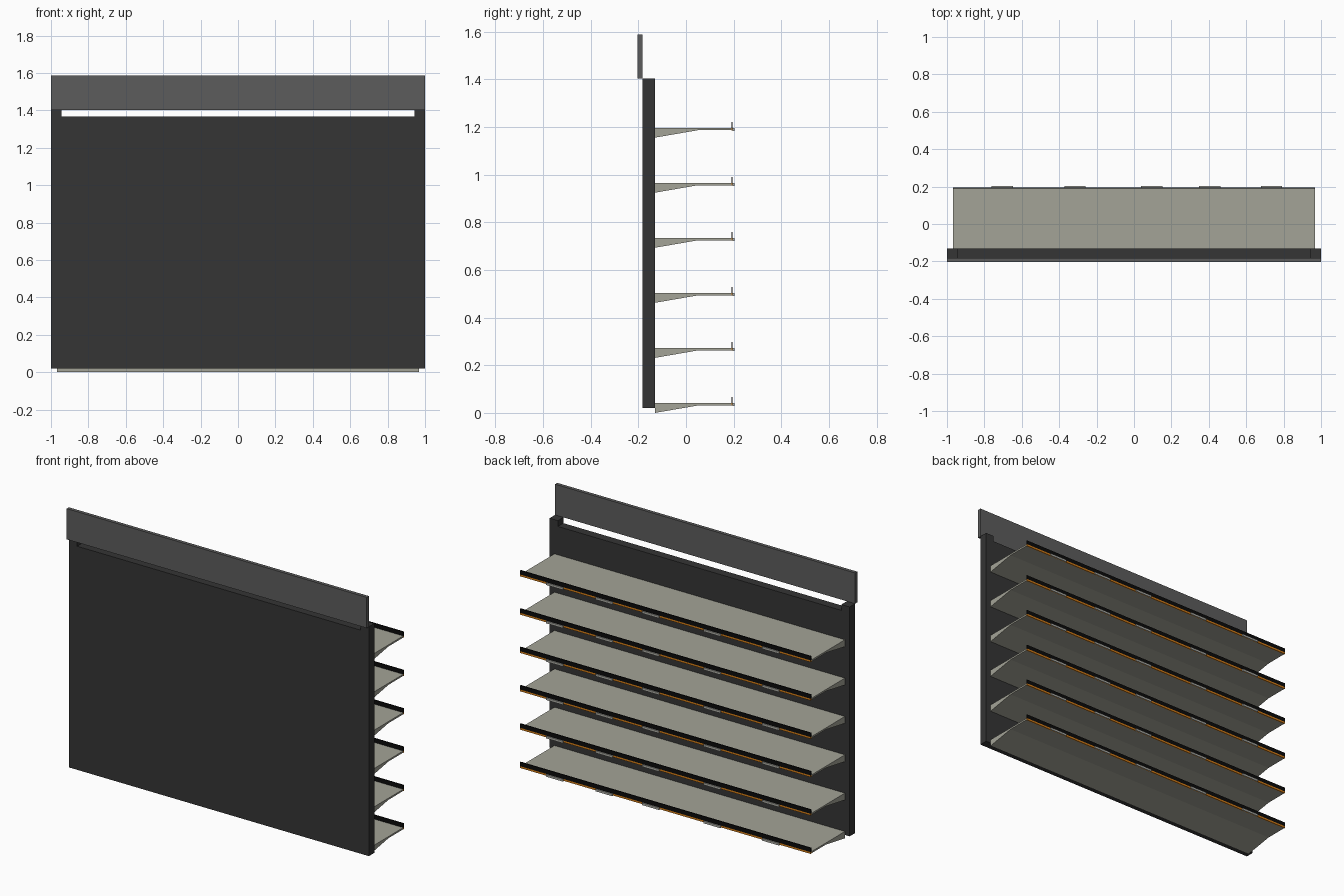
import bpy
import bmesh

cube = bpy.data.objects.get("Cube")
if cube:
    bpy.data.objects.remove(cube, do_unlink=True)


def material(name, r, g, b):
    m = bpy.data.materials.new(name)
    m.use_nodes = True
    m.diffuse_color = (r, g, b, 1)
    m.node_tree.nodes["Principled BSDF"].inputs["Base Color"].default_value = (r, g, b, 1)
    return m


CHARCOAL = material("charcoal", 0.035, 0.035, 0.035)
GREY = material("header grey", 0.107, 0.107, 0.107)
STONE = material("stone grey", 0.37, 0.37, 0.31)
BLACK = material("black", 0.003, 0.003, 0.003)
ORANGE = material("orange", 0.65, 0.2, 0.008)
PALE = material("pale grey", 0.42, 0.42, 0.38)


def prism(name, points, axis, start, end, mat):
    """Extrude a flat profile along x (points are y, z) or y (points are x, z)."""
    def place(p, d):
        return (d, p[0], p[1]) if axis == "x" else (p[0], d, p[1])
    bm = bmesh.new()
    face = bm.faces.new([bm.verts.new(place(p, start)) for p in points])
    new = bmesh.ops.extrude_face_region(bm, geom=[face])["geom"]
    shift = (end - start, 0, 0) if axis == "x" else (0, end - start, 0)
    bmesh.ops.translate(bm, vec=shift, verts=[v for v in new if isinstance(v, bmesh.types.BMVert)])
    bmesh.ops.recalc_face_normals(bm, faces=bm.faces)
    mesh = bpy.data.meshes.new(name)
    bm.to_mesh(mesh)
    bm.free()
    mesh.materials.append(mat)
    obj = bpy.data.objects.new(name, mesh)
    bpy.context.collection.objects.link(obj)
    return obj


def box(name, x0, x1, y0, y1, z0, z1, mat):
    return prism(name, [(y0, z0), (y1, z0), (y1, z1), (y0, z1)], "x", x0, x1, mat)


# Wall panel with a shallow notch along its top edge
WALL = -0.13
BASE, NOTCH, TOP = 0.02, 1.367, 1.402
prism("back_panel",
      [(-1, BASE), (1, BASE), (1, TOP), (0.945, TOP), (0.945, NOTCH),
       (-0.945, NOTCH), (-0.945, TOP), (-1, TOP)],
      "y", -0.182, WALL, CHARCOAL)

# Header board in front of the panel
box("header_board", -1, 1, -0.203, -0.182, 1.402, 1.587, GREY)

# Shelves with a wedge underside, a raised lip, a front strip and labels
HALF = 0.968
FRONT = 0.19
for i in range(6):
    z = 0.041 + 0.231 * i
    n = i + 1
    prism(f"shelf_{n}",
          [(WALL, z), (WALL, z - 0.041), (0.05, z - 0.01), (FRONT, z - 0.01), (FRONT, z)],
          "x", -HALF, HALF, STONE)
    box(f"shelf_lip_{n}", -HALF, HALF, FRONT, FRONT + 0.006, z, z + 0.025, BLACK)
    box(f"shelf_strip_{n}", -HALF, HALF, FRONT, FRONT + 0.006, z - 0.011, z, ORANGE)
    for k, x in enumerate((-0.705, -0.315, 0.095, 0.405, 0.735)):
        box(f"label_{n}_{k + 1}", x - 0.057, x + 0.057, FRONT + 0.006, FRONT + 0.013,
            z - 0.013, z, PALE)
